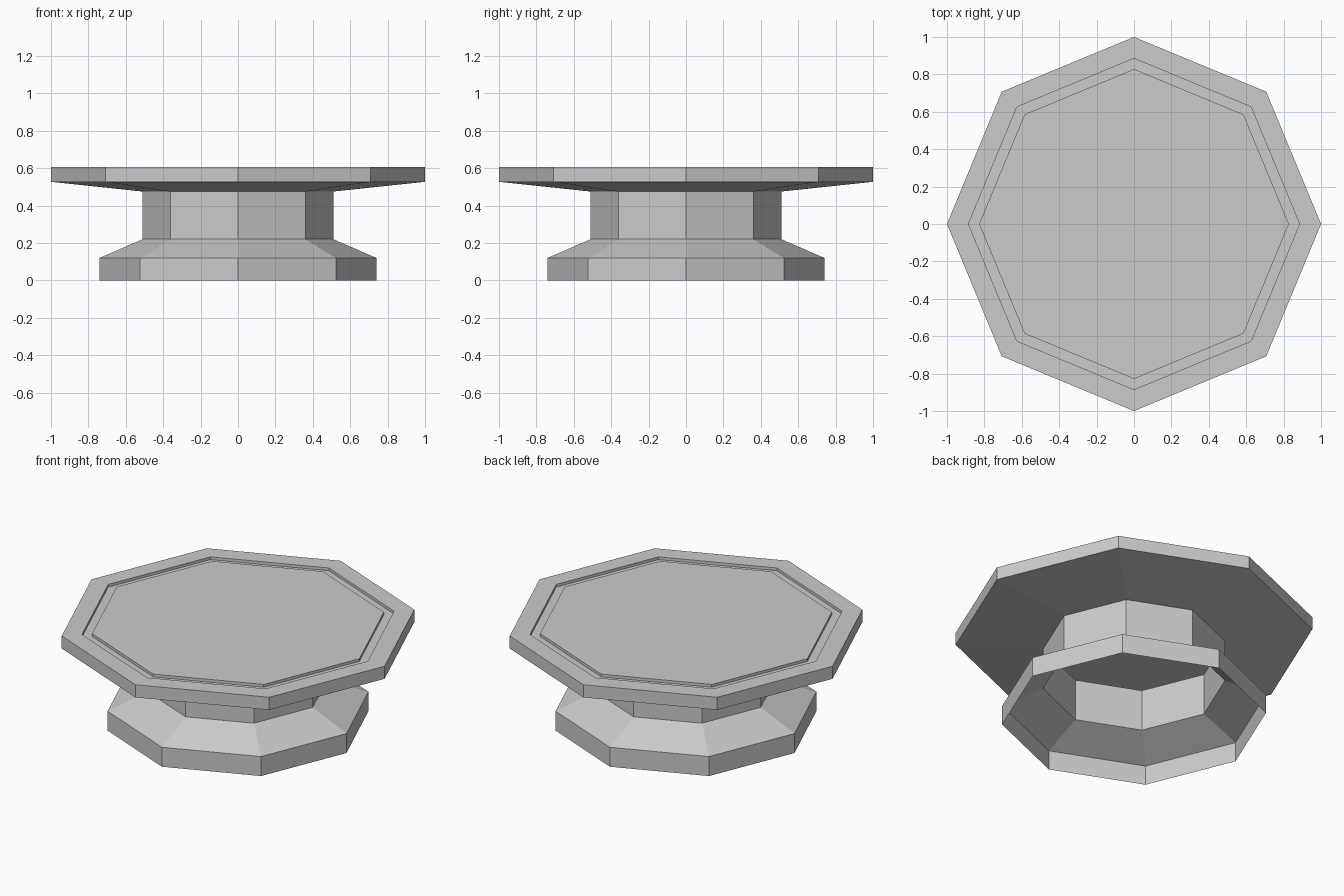
import bpy, bmesh
from math import cos, sin, tau

if "Cube" in bpy.data.objects:
    bpy.data.objects.remove(bpy.data.objects["Cube"])

SIDES = 8


def lathe(name, profile, cap_end=False):
    """Turn a (radius, z) profile into an eight-sided shell."""
    bm = bmesh.new()
    rings = [[bm.verts.new((r * cos(tau * i / SIDES), r * sin(tau * i / SIDES), z))
              for i in range(SIDES)] for r, z in profile]
    for low, high in zip(rings, rings[1:]):
        for i in range(SIDES):
            j = (i + 1) % SIDES
            bm.faces.new((low[i], low[j], high[j], high[i]))
    if cap_end:
        bm.faces.new(rings[-1])
    mesh = bpy.data.meshes.new(name)
    bm.to_mesh(mesh)
    bm.free()
    obj = bpy.data.objects.new(name, mesh)
    bpy.context.collection.objects.link(obj)
    return obj


# Hollow foot, open underneath, with a sloped shoulder
lathe("foot", [(0.74, 0), (0.74, 0.12), (0.51, 0.22)])

# Hollow column
lathe("column", [(0.51, 0.22), (0.51, 0.475)])

# Top plate: sloped underside, rim, shallow groove and flat centre
lathe("top_plate", [(0.51, 0.475), (1.0, 0.527), (1.0, 0.605), (0.885, 0.605),
                    (0.885, 0.588), (0.828, 0.588), (0.828, 0.605)], cap_end=True)
